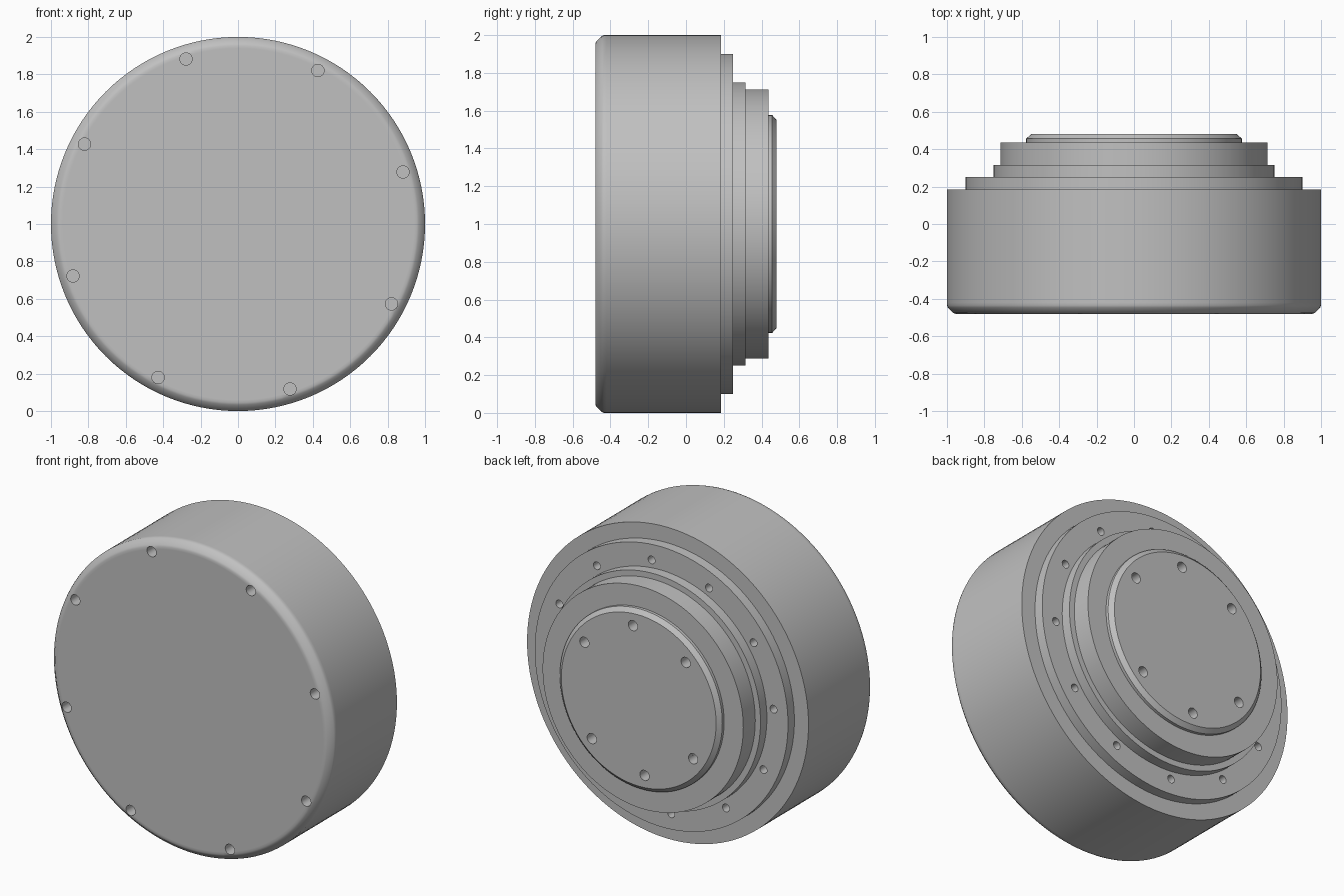
import bpy
import bmesh
from math import cos, sin, pi, radians

if "Cube" in bpy.data.objects:
    bpy.data.objects.remove(bpy.data.objects["Cube"], do_unlink=True)

SIDES = 128
CENTRE_Z = 1.0

grey = bpy.data.materials.new("satin_grey")
grey.use_nodes = True
COLOUR = (0.53, 0.53, 0.53, 1)
grey.diffuse_color = COLOUR
grey.node_tree.nodes["Principled BSDF"].inputs["Base Color"].default_value = COLOUR


def add_lathe(bm, profile, sides, cx=0.0, cz=CENTRE_Z):
    """Closed solid turned about a y-directed axis; profile is (radius, y)."""
    rings = []
    for r, y in profile:
        rings.append([bm.verts.new((cx + r * cos(2 * pi * i / sides), y,
                                    cz + r * sin(2 * pi * i / sides)))
                      for i in range(sides)])
    for a, b in zip(rings, rings[1:]):
        for i in range(sides):
            j = (i + 1) % sides
            bm.faces.new((a[i], a[j], b[j], b[i]))
    bm.faces.new(rings[0])
    bm.faces.new(rings[-1])


def finish(bm, name):
    bmesh.ops.recalc_face_normals(bm, faces=bm.faces[:])
    mesh = bpy.data.meshes.new(name)
    bm.to_mesh(mesh)
    bm.free()
    mesh.materials.append(grey)
    obj = bpy.data.objects.new(name, mesh)
    bpy.context.collection.objects.link(obj)
    return obj


def hole_cutter(name, angles, circle_radius, hole_radius, y0, y1):
    """Ring of small cylinders used to drill blind holes."""
    bm = bmesh.new()
    for a in angles:
        add_lathe(bm, [(hole_radius, y0), (hole_radius, y1)], 24,
                  circle_radius * cos(radians(a)),
                  CENTRE_Z + circle_radius * sin(radians(a)))
    obj = finish(bm, name)
    obj.hide_render = True
    return obj


def part(name, profile, cutters=()):
    bm = bmesh.new()
    add_lathe(bm, profile, SIDES)
    obj = finish(bm, name)
    bpy.ops.object.select_all(action='DESELECT')
    obj.select_set(True)
    bpy.context.view_layer.objects.active = obj
    for cutter in cutters:
        mod = obj.modifiers.new("drill", 'BOOLEAN')
        mod.operation = 'DIFFERENCE'
        mod.solver = 'EXACT'
        mod.object = cutter
        bpy.ops.object.modifier_apply(modifier=mod.name)
    bpy.ops.object.shade_smooth_by_angle(angle=radians(30))
    return obj


# Screw hole patterns
front_holes = hole_cutter("front_hole_cutter", [17.5 + 45 * i for i in range(8)],
                          0.925, 0.033, -0.6, -0.3)
flange_holes = hole_cutter("flange_hole_cutter", [25 + 30 * i for i in range(12)],
                           0.8, 0.025, 0.1, 0.4)
cap_holes = hole_cutter("cap_hole_cutter", [35, 85, 135, 215, 265, 315],
                        0.472, 0.033, 0.36, 0.6)

# Main drum with a softened front rim
part("housing", [(0.94, -0.48), (0.955, -0.48), (0.967, -0.475), (0.995, -0.447),
                 (1.0, -0.435), (1.0, -0.42), (1.0, 0.185)],
     [front_holes, flange_holes])

# Stepped rings at the back
part("mounting_flange", [(0.9, 0.185), (0.9, 0.25)], [flange_holes])
part("seal_ring", [(0.75, 0.25), (0.75, 0.315)])
part("output_hub", [(0.713, 0.315), (0.713, 0.437)], [cap_holes])

# Chamfered end cap
part("end_cap", [(0.577, 0.437), (0.577, 0.456), (0.55, 0.48)], [cap_holes])

# The drilled parts are final, so the helpers can go
for helper in (front_holes, flange_holes, cap_holes):
    bpy.data.objects.remove(helper, do_unlink=True)
